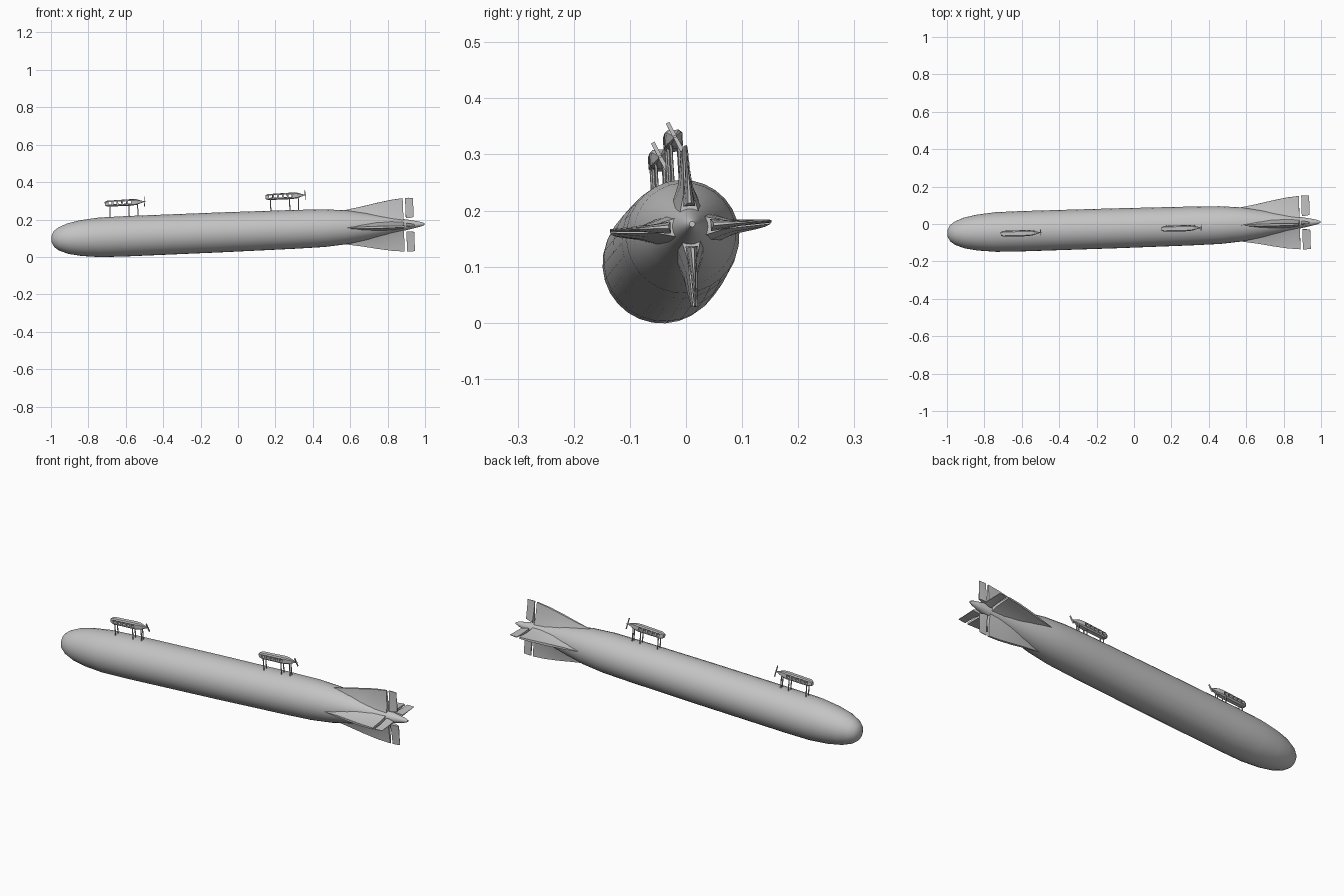
import bpy, bmesh, math
from mathutils import Matrix, Vector

if "Cube" in bpy.data.objects:
    bpy.data.objects.remove(bpy.data.objects["Cube"], do_unlink=True)

grey = bpy.data.materials.new("light grey")
grey.use_nodes = True
COLOR = (0.55, 0.55, 0.55, 1)
grey.diffuse_color = COLOR
grey.node_tree.nodes["Principled BSDF"].inputs["Base Color"].default_value = COLOR

# Everything is modelled along the hull axis, then pitched, yawed and rolled
POSE = (Matrix.Translation((0, -0.02, 0.135)) @ Matrix.Rotation(0.031, 4, 'Z')
        @ Matrix.Rotation(-0.041, 4, 'Y') @ Matrix.Rotation(0.06, 4, 'X'))


def finish(name, bm, smooth=None):
    bmesh.ops.recalc_face_normals(bm, faces=bm.faces)
    mesh = bpy.data.meshes.new(name)
    bm.to_mesh(mesh)
    bm.free()
    mesh.materials.append(grey)
    obj = bpy.data.objects.new(name, mesh)
    bpy.context.collection.objects.link(obj)
    obj.matrix_world = POSE
    bpy.ops.object.select_all(action='DESELECT')
    obj.select_set(True)
    bpy.context.view_layer.objects.active = obj
    if smooth:
        bpy.ops.object.shade_smooth_by_angle(angle=math.radians(smooth))
    return obj


def loft(bm, rings):
    """Skin a list of equal point rings and cap both ends."""
    loops = [[bm.verts.new(p) for p in ring] for ring in rings]
    for a, b in zip(loops, loops[1:]):
        for i in range(len(a)):
            j = (i + 1) % len(a)
            bm.faces.new((a[i], a[j], b[j], b[i]))
    bm.faces.new(loops[0])
    bm.faces.new(loops[-1])


def add_box(bm, center, size, roll=0):
    bmesh.ops.create_cube(bm, size=1, matrix=Matrix.Translation(center)
                          @ Matrix.Rotation(roll, 4, 'X') @ Matrix.Diagonal((*size, 1)))


def add_rod(bm, a, b, radius):
    a, b = Vector(a), Vector(b)
    turn = (b - a).to_track_quat('Z', 'Y').to_matrix().to_4x4()
    bmesh.ops.create_cone(bm, cap_ends=True, segments=6, radius1=radius, radius2=radius,
                          depth=(b - a).length, matrix=Matrix.Translation((a + b) / 2) @ turn)


# Long envelope with blunt nose and tapering tail cone
PROFILE = [(-.998, .018), (-.985, .043), (-.96, .062), (-.91, .082), (-.84, .096),
           (-.74, .106), (-.6, .108), (-.1, .107), (.3, .104), (.46, .101), (.58, .091),
           (.68, .074), (.78, .053), (.88, .033), (.94, .021), (.98, .012), (.998, .005)]
SIDES = 28
bm = bmesh.new()
loft(bm, [[(x, r * math.cos(math.tau * i / SIDES), r * math.sin(math.tau * i / SIDES))
           for i in range(SIDES)] for x, r in PROFILE])
finish("hull", bm, 50)


# Four tail fins, flared into the hull, each with a separate hinged flap
def fin_ring(x, root, mid, tip, thick):
    half = [(thick, root), (thick * .4, mid), (thick * .2, tip)]
    return [(x, -y, z) for y, z in half] + [(x, y, z) for y, z in reversed(half)]


FIN = [(.57, .06, .08, .091, .006), (.66, .045, .085, .106, .024), (.74, .035, .082, .122, .03),
       (.82, .025, .075, .136, .027), (.887, .012, .06, .143, .02)]
FLAP = [(.9, .036, .09, .144, .011), (.918, .036, .09, .144, .009), (.942, .04, .09, .143, .003)]
NAMES = ("top", "right", "bottom", "left")
for k, side in enumerate(NAMES):
    turn = Matrix.Rotation(k * math.pi / 2, 4, 'X')
    for label, sections in (("fin", FIN), ("flap", FLAP)):
        bm = bmesh.new()
        loft(bm, [fin_ring(*s) for s in sections])
        bm.transform(turn)
        finish(f"{side}_{label}", bm, 40)


# Gondola sections: offset, half width, inner height, outer height
CAR = [(0, .009, .169, .188), (.014, .015, .163, .194), (.14, .016, .163, .197),
       (.168, .013, .166, .196), (.208, .002, .179, .184)]


def car_ring(x, w, low, high):
    c = min(w, high - low) * .35
    half = [(w - c, low), (w, low + c), (w, high - c), (w - c, high)]
    return [(x, y, z) for y, z in half] + [(x, -y, z) for y, z in reversed(half)]


def gondola(label, x0):
    bm = bmesh.new()
    loft(bm, [car_ring(x0 + x, w, lo, hi) for x, w, lo, hi in CAR])
    body = finish(f"{label}_gondola", bm)

    # Row of open windows
    bm = bmesh.new()
    for i in range(5):
        add_box(bm, (x0 + .028 + .026 * i, 0, .181), (.017, .1, .015))
    cutter = finish("window_cutter", bm)
    cutter.hide_render = True
    cut = body.modifiers.new("windows", 'BOOLEAN')
    cut.operation, cut.solver, cut.object = 'DIFFERENCE', 'EXACT', cutter
    bpy.context.view_layer.objects.active = body
    bpy.ops.object.modifier_apply(modifier=cut.name)
    bpy.data.objects.remove(cutter, do_unlink=True)

    # Paired struts to the envelope
    bm = bmesh.new()
    for dx in (.026, .128, .175):
        w = .011 if dx < .15 else .007
        for s in (-1, 1):
            add_rod(bm, (x0 + dx, s * w, .098), (x0 + dx, s * w, .172), .0028)
    finish(f"{label}_struts", bm)

    # Two-bladed propeller with hub
    bm = bmesh.new()
    add_rod(bm, (x0 + .2, 0, .182), (x0 + .217, 0, .182), .003)
    add_box(bm, (x0 + .212, 0, .182), (.003, .007, .056), .42)
    finish(f"{label}_propeller", bm)


gondola("front", -.706)
gondola("rear", .154)
